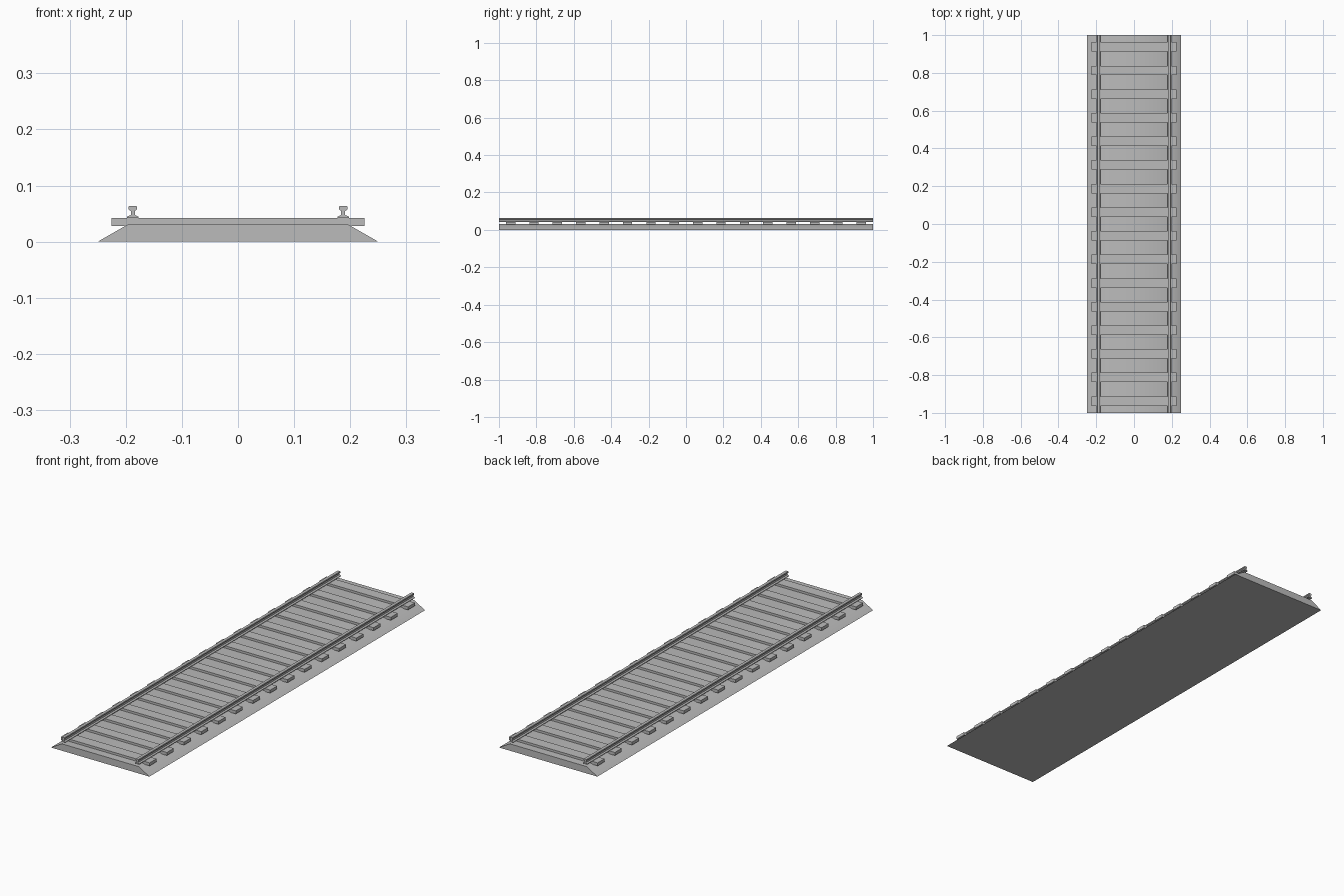
import bpy
import bmesh
import math

if "Cube" in bpy.data.objects:
    bpy.data.objects.remove(bpy.data.objects["Cube"])

grey = bpy.data.materials.new("plain grey")
grey.diffuse_color = (0.5, 0.5, 0.5, 1.0)
grey.use_nodes = True
grey.node_tree.nodes["Principled BSDF"].inputs["Base Color"].default_value = grey.diffuse_color


def extrude_profile(name, profile, y0, y1, x_off=0.0):
    """Sweep an x/z outline (counter-clockwise from the front) along y."""
    bm = bmesh.new()
    front = [bm.verts.new((x + x_off, y0, z)) for x, z in profile]
    back = [bm.verts.new((x + x_off, y1, z)) for x, z in profile]
    n = len(profile)
    bm.faces.new(front)
    bm.faces.new(back[::-1])
    for i in range(n):
        j = (i + 1) % n
        bm.faces.new((front[i], back[i], back[j], front[j]))
    bmesh.ops.recalc_face_normals(bm, faces=bm.faces)
    mesh = bpy.data.meshes.new(name)
    bm.to_mesh(mesh)
    bm.free()
    mesh.materials.append(grey)
    ob = bpy.data.objects.new(name, mesh)
    bpy.context.collection.objects.link(ob)
    return ob


# Ballast bed: trapezoid section, softly shaded over the shoulders
bed = extrude_profile("ballast_bed", [(-0.25, 0), (0.25, 0), (0.195, 0.0315), (-0.195, 0.0315)], -1, 1)
bpy.ops.object.select_all(action='DESELECT')
bed.select_set(True)
bpy.context.view_layer.objects.active = bed
bpy.ops.object.shade_smooth_by_angle(angle=math.radians(35))

# Sleepers
COUNT, PITCH, HALF = 16, 0.125, 0.025
section = [(-0.225, 0.028), (0.225, 0.028), (0.225, 0.042), (-0.225, 0.042)]
for i in range(COUNT):
    y = (i - (COUNT - 1) / 2) * PITCH
    extrude_profile(f"sleeper_{i + 1:02d}", section, y - HALF, y + HALF)

# Rails: foot, web and head, mirrored half profile
half = [(0.0105, 0.042), (0.0105, 0.0445), (0.0035, 0.0475), (0.0035, 0.0545),
        (0.0075, 0.0575), (0.0075, 0.0625), (0.0065, 0.0635)]
rail = half + [(-x, z) for x, z in reversed(half)]
for side, x in (("left", -0.1875), ("right", 0.1875)):
    extrude_profile(f"{side}_rail", rail, -1, 1, x)
